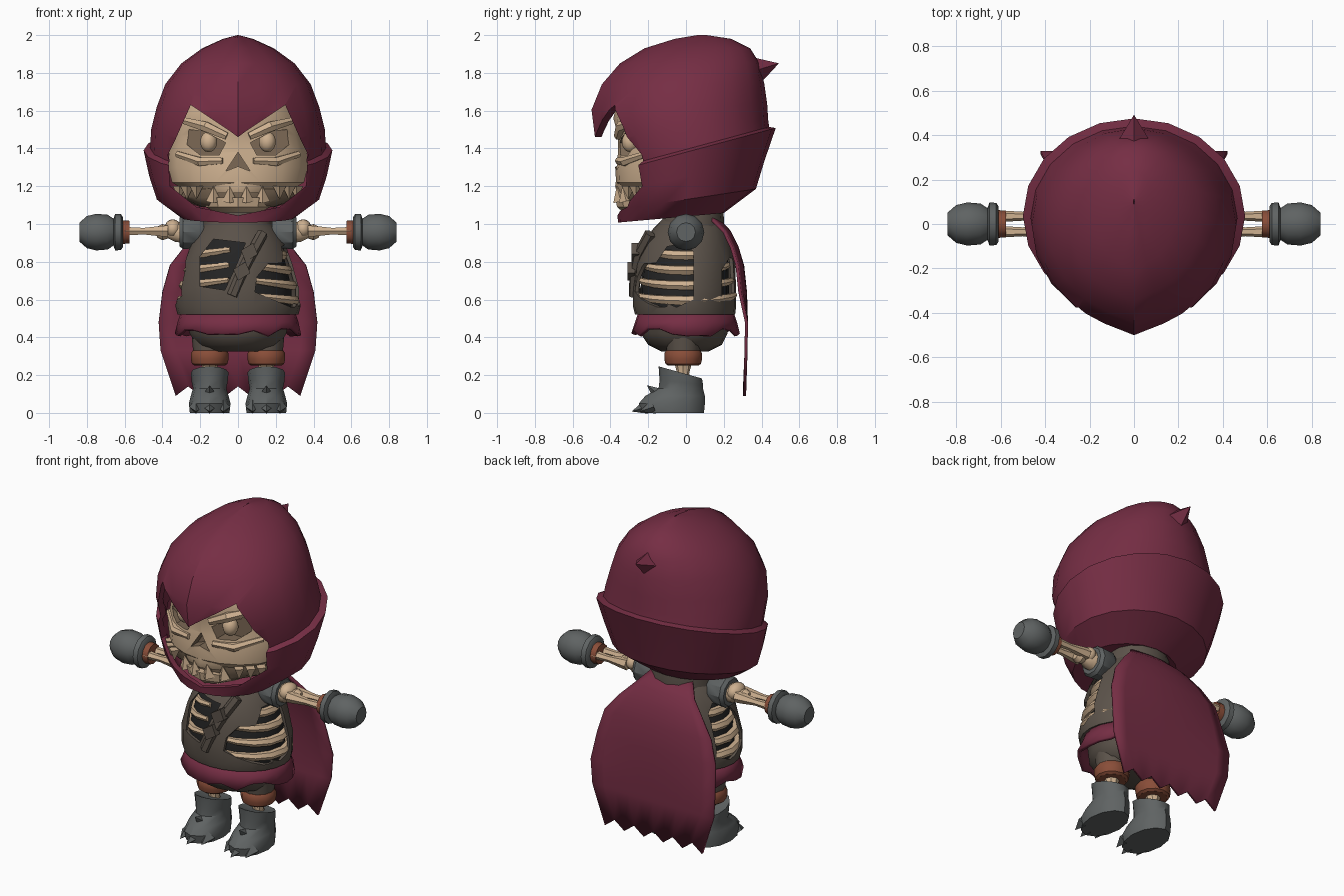
import bpy, bmesh, math, random
from mathutils import Matrix, Vector

random.seed(4)
if "Cube" in bpy.data.objects:
    bpy.data.objects.remove(bpy.data.objects["Cube"], do_unlink=True)


def material(name, r, g, b):
    m = bpy.data.materials.new(name)
    m.use_nodes = True
    m.diffuse_color = (r, g, b, 1)
    m.node_tree.nodes["Principled BSDF"].inputs["Base Color"].default_value = (r, g, b, 1)
    return m


MAROON = material("maroon cloth", .18, .027, .058)
BONE = material("bone", .62, .44, .28)
SOCKET = material("socket brown", .2, .14, .09)
STEEL = material("grey armour", .115, .125, .125)
HIDE = material("brown hide", .105, .085, .068)
LEATHER = material("orange leather", .25, .075, .04)
DARK = material("dark inside", .018, .018, .018)


def finish(name, bm, mat, angle=35):
    bmesh.ops.remove_doubles(bm, verts=bm.verts, dist=.0005)
    mesh = bpy.data.meshes.new(name)
    bm.to_mesh(mesh)
    bm.free()
    mesh.materials.append(mat)
    obj = bpy.data.objects.new(name, mesh)
    bpy.context.collection.objects.link(obj)
    smooth(obj, angle)
    return obj


def focus(obj):
    bpy.ops.object.select_all(action='DESELECT')
    obj.select_set(True)
    bpy.context.view_layer.objects.active = obj


def smooth(obj, angle=35):
    focus(obj)
    bpy.ops.object.shade_smooth_by_angle(angle=math.radians(angle))


def loft(name, mat, rings, n=16, m=Matrix(), caps=True, ridge=None, angle=35):
    """Rings are (z, radius) or (z, half width, front y, back y, tilt)."""
    bm = bmesh.new()
    loops = []
    for ring in rings:
        z, w = ring[:2]
        front, back = ring[2:4] if len(ring) > 2 else (-w, w)
        tilt = ring[4] if len(ring) > 4 else 0
        loop = []
        for i in range(n):
            a = 2 * math.pi * i / n - math.pi / 2
            y = (front + back) / 2 + (back - front) / 2 * math.sin(a)
            if ridge and i == 0 and z > ridge:
                y -= .03
            loop.append(bm.verts.new(m @ Vector((w * math.cos(a), y, z + tilt * y))))
        loops.append(loop)
    for lo, hi in zip(loops, loops[1:]):
        for i in range(n):
            j = (i + 1) % n
            bm.faces.new((lo[i], lo[j], hi[j], hi[i]))
    if caps:
        bm.faces.new(loops[0][::-1])
        bm.faces.new(loops[-1])
    return finish(name, bm, mat, angle)


def spike(name, mat, base, tip, r, n=4):
    d = Vector(tip) - Vector(base)
    m = Matrix.Translation(base) @ d.to_track_quat('Z', 'Y').to_matrix().to_4x4()
    return loft(name, mat, [(0, r), (d.length, .001)], n, m)


def ball(name, mat, at, size):
    bm = bmesh.new()
    m = Matrix.Translation(at) @ Matrix.Diagonal((*size, 1))
    bmesh.ops.create_uvsphere(bm, u_segments=12, v_segments=8, radius=1, matrix=m)
    return finish(name, bm, mat, 50)


def tube(name, mat, points, radii):
    cu = bpy.data.curves.new(name, 'CURVE')
    cu.dimensions, cu.bevel_depth, cu.bevel_resolution, cu.use_fill_caps = '3D', 1, 1, True
    sp = cu.splines.new('POLY')
    sp.points.add(len(points) - 1)
    for p, co, r in zip(sp.points, points, radii):
        p.co, p.radius = (*co, 1), r
    cu.materials.append(mat)
    obj = bpy.data.objects.new(name, cu)
    bpy.context.collection.objects.link(obj)
    focus(obj)
    bpy.ops.object.convert(target='MESH')
    smooth(obj)


def prism(name, mat, outline, axis, lo, hi):
    bm = bmesh.new()
    put = (lambda p, d: (p[0], d, p[1])) if axis == 'y' else (lambda p, d: (d, p[0], p[1]))
    a, b = [[bm.verts.new(put(p, d)) for p in outline] for d in (lo, hi)]
    bm.faces.new(a)
    bm.faces.new(b[::-1])
    for i in range(len(a)):
        bm.faces.new((a[i - 1], b[i - 1], b[i], a[i]))
    bmesh.ops.recalc_face_normals(bm, faces=bm.faces)
    return finish(name, bm, mat)


def apply(obj, kind, **settings):
    mod = obj.modifiers.new(kind, kind)
    for key, value in settings.items():
        setattr(mod, key, value)
    focus(obj)
    bpy.ops.object.modifier_apply(modifier=mod.name)


def cut(obj, cutter):
    cutter.hide_render = True
    apply(obj, 'BOOLEAN', object=cutter, operation='DIFFERENCE', solver='EXACT', material_mode='TRANSFER')
    bpy.data.objects.remove(cutter, do_unlink=True)
    smooth(obj)


# Hood: shell with a folded rim, cut open around the face
hood = loft("hood", MAROON, [
    (1.06, .17, -.2, .17, .05), (1.04, .3, -.36, .2, .09), (1.13, .43, -.365, .37, .15),
    (1.25, .47, -.38, .415, .2), (1.38, .5, -.4, .475, .27), (1.395, .465, -.39, .44, .27),
    (1.5, .46, -.45, .435, .12), (1.62, .43, -.47, .43, .03), (1.74, .385, -.415, .415),
    (1.85, .3, -.32, .39), (1.93, .19, -.19, .34), (1.98, .08, -.03, .24), (2, .003, .09, .11)],
    20, caps=False, ridge=1.45, angle=42)
apply(hood, 'SOLIDIFY', thickness=.035, offset=-1)
half = [(.04, 1.49), (.25, 1.63), (.33, 1.45), (.37, 1.37), (.36, 1.2), (.22, 1.09)]
opening = [(0, 1.46)] + half + [(0, 1.045)] + [(-x, z) for x, z in half[::-1]]
cut(hood, prism("face_cutter", MAROON, opening, 'y', -.8, -.18))
spike("hood_tip", MAROON, (0, .36, 1.81), (0, .49, 1.85), .08)

# Skull with sunken eyes and nose
skull = loft("skull", BONE, [
    (1.17, .27, -.33, .1), (1.22, .355, -.37, .2), (1.3, .375, -.375, .25), (1.38, .37, -.36, .25),
    (1.47, .35, -.36, .25), (1.56, .33, -.385, .25), (1.66, .28, -.36, .25), (1.75, .2, -.25, .2)], 18)
eye = [(.065, 1.43), (.1, 1.365), (.2, 1.365), (.27, 1.42), (.26, 1.5), (.18, 1.49)]
for s in (1, -1):
    cut(skull, prism("eye_cutter", SOCKET, [(s * x, z) for x, z in eye], 'y', -.6, -.25))
    ball("eyeball", BONE, (s * .155, -.295, 1.435), (.045, .045, .055))
    tube("brow", BONE, [(s * .06, -.36, 1.465), (s * .17, -.345, 1.515), (s * .28, -.25, 1.545)], (.022, .03, .02))
    tube("cheekbone", BONE, [(s * .08, -.36, 1.335), (s * .2, -.325, 1.33), (s * .32, -.21, 1.37)], (.018, .026, .018))
cut(skull, prism("nose_cutter", SOCKET, [(0, 1.38), (.065, 1.28), (0, 1.305), (-.065, 1.28)], 'y', -.6, -.3))
loft("upper_jaw", BONE, [(1.165, .18, -.365, 0), (1.2, .2, -.375, 0), (1.27, .17, -.365, 0)], 10)
loft("mouth_inside", SOCKET, [(1.09, .2, -.33, .1), (1.14, .33, -.33, .1), (1.2, .34, -.335, .15)], 16)
loft("lower_jaw", BONE, [(1.06, .12, -.33, 0), (1.09, .18, -.365, 0), (1.14, .19, -.375, 0)], 10)
for x in (-.13, -.045, .045, .13):
    y = -.35 + 2 * x * x
    spike("lower_tooth", BONE, (x, y, 1.12), (x, y - .02, 1.2), .04)
for s in (1, -1):
    for x in (.22, .27, .31):
        y = -.06 - .31 * math.sqrt(1 - (x / .36) ** 2)
        spike("cheek_tooth", BONE, (s * x, y, 1.2), (s * x, y, 1.13), .035)

# Torso shell with torn holes, ribs and a dark core
body = [(.52, .32, -.27, .26), (.56, .33, -.28, .265), (.66, .33, -.28, .265), (.8, .29, -.265, .26),
        (.9, .25, -.23, .24), (.98, .2, -.17, .21), (1.03, .14, -.12, .18)]
torso = loft("torso", HIDE, body, 24, caps=False)
apply(torso, 'SOLIDIFY', thickness=.018, offset=-1)
front_hole = [(.09, .64), (.1, .72), (.16, .79), (.4, .8), (.4, .57), (.28, .56)]
chest_hole = [(-.2, .67), (-.2, .83), (-.13, .92), (.04, .9), (-.01, .78), (-.07, .65)]
side_hole = [(-.2, .62), (-.18, .76), (-.1, .88), (0, .9), (.04, .85), (.04, .6), (-.05, .56)]
back_hole = [(.19, .62), (.19, .76), (.23, .82), (.4, .8), (.4, .58)]
cut(torso, prism("front_cutter", HIDE, front_hole, 'y', -.6, -.1))
cut(torso, prism("chest_cutter", HIDE, chest_hole, 'y', -.6, -.1))
cut(torso, prism("left_cutter", HIDE, side_hole, 'x', .16, .6))
cut(torso, prism("back_cutter", HIDE, back_hole, 'x', .08, .6))
cut(torso, prism("right_cutter", HIDE, [(y + .08, z) for y, z in side_hole], 'x', -.6, -.2))
loft("torso_core", DARK, [(z, w * .86, f * .86, b * .86) for z, w, f, b in body], 20)
for s in (1, -1):
    for z in (.6, .68, .76, .84):
        w = .3 - max(0, z - .64) * .32
        turns = [math.radians(-80 + 20 * i) for i in range(9)]
        path = [(s * w * math.cos(t), w * .87 * math.sin(t), z + .03 - .035 * math.cos(t)) for t in turns]
        tube("rib", BONE, path, [.013 + .014 * math.cos(t) for t in turns])
tube("chest_strap", HIDE, [(.13, -.19, .95), (.07, -.25, .84), (.02, -.27, .74), (-.03, -.275, .62)], [.03] * 4)
for x, y, z in ((.06, -.278, .85), (.02, -.3, .75)):
    patch = [(x + u, z + v) for u, v in ((-.045, .01), (.02, .05), (.045, -.01), (-.02, -.05))]
    prism("strap_patch", HIDE, patch, 'y', y - .01, y + .03)
loft("neck_collar", HIDE, [(.98, .19, -.14, .2), (1.04, .18, -.12, .2), (1.11, .17, -.11, .19)], 14)

# Ragged skirt and hips
skirt = loft("skirt", MAROON, [(.43, .335, -.29, .285), (.48, .32, -.27, .27), (.54, .3, -.25, .25)], 24, caps=False)
for v in skirt.data.vertices:
    if v.co.z < .44:
        v.co.z += random.choice((-.02, -.01, .01, .02))
apply(skirt, 'SOLIDIFY', thickness=.02, offset=-1)
loft("hips", HIDE, [(.325, .15, -.13, .12), (.36, .22, -.2, .19), (.42, .26, -.24, .22), (.52, .28, -.24, .23)], 18)

# Cape
rows = [(1.05, .12, .14), (.96, .2, .23), (.88, .28, .27), (.78, .36, .3), (.64, .4, .315),
        (.48, .42, .32), (.33, .41, .318), (.115, .33, .31)]
bm = bmesh.new()
grid = []
for z, w, y in rows:
    line = []
    for i in range(-5, 6):
        rag = (.025 if i % 2 == 0 else -.025) if z < .2 else 0
        line.append(bm.verts.new((w * i / 5, y - .03 * (i / 5) ** 2 * (z > .5), z + rag)))
    grid.append(line)
for top, low in zip(grid, grid[1:]):
    for i in range(10):
        bm.faces.new((top[i], top[i + 1], low[i + 1], low[i]))
cape = finish("cape", bm, MAROON)
apply(cape, 'SOLIDIFY', thickness=.016, offset=0)

for s in (1, -1):
    # Arms, built along x
    arm = Matrix.Translation((0, 0, .957)) @ Matrix.Rotation(s * math.pi / 2, 4, 'Y')
    loft("shoulder_guard", STEEL, [(.18, .07), (.21, .09), (.29, .094), (.31, .08)], 10, arm)
    loft("upper_arm", BONE, [(.28, .06), (.33, .055), (.37, .035), (.4, .045), (.43, .03)], 10, arm)
    ball("elbow", BONE, (s * .345, 0, .975), (.045, .065, .05))
    for y in (-.035, .035):
        tube("forearm_bone", BONE, [(s * x, y, .962) for x in (.37, .42, .5, .6)], (.035, .03, .02, .026))
    loft("wrist_band", LEATHER, [(.575, .06), (.62, .063)], 12, arm)
    loft("glove_cuff", STEEL, [(.61, .08), (.62, .095), (.65, .097), (.66, .07)], 12, arm)
    loft("fist", STEEL, [(.65, .065), (.69, .092), (.75, .097), (.8, .085), (.84, .05)], 12, arm, angle=45)
    # Legs and clawed boots
    leg = Matrix.Translation((s * .15, -.015, 0))
    loft("thigh", HIDE, [(.3, .085), (.4, .095)], 12, leg)
    loft("knee_band", LEATHER, [(.25, .08), (.26, .094), (.285, .1), (.315, .1), (.33, .09)], 12, leg)
    loft("shin", BONE, [(.15, .04), (.21, .032), (.26, .045)], 8, leg)
    loft("boot", STEEL, [(0, .105, -.225, .11), (.05, .11, -.235, .115), (.09, .1, -.2, .115), (.13, .088, -.13, .105),
                         (.16, .095, -.125, .105, -.1), (.21, .1, -.13, .1, -.28), (.2, .06, -.08, .06, -.28)], 12, leg)
    for x in (-.072, 0, .072):
        y = -.17 - .04 * (x == 0)
        spike("toe_claw", STEEL, (s * .15 + x, y, .032), (s * .15 + x, y - .075, .008), .038)
    spike("boot_spike", STEEL, (s * .15, -.13, .085), (s * .15, -.205, .145), .045)
